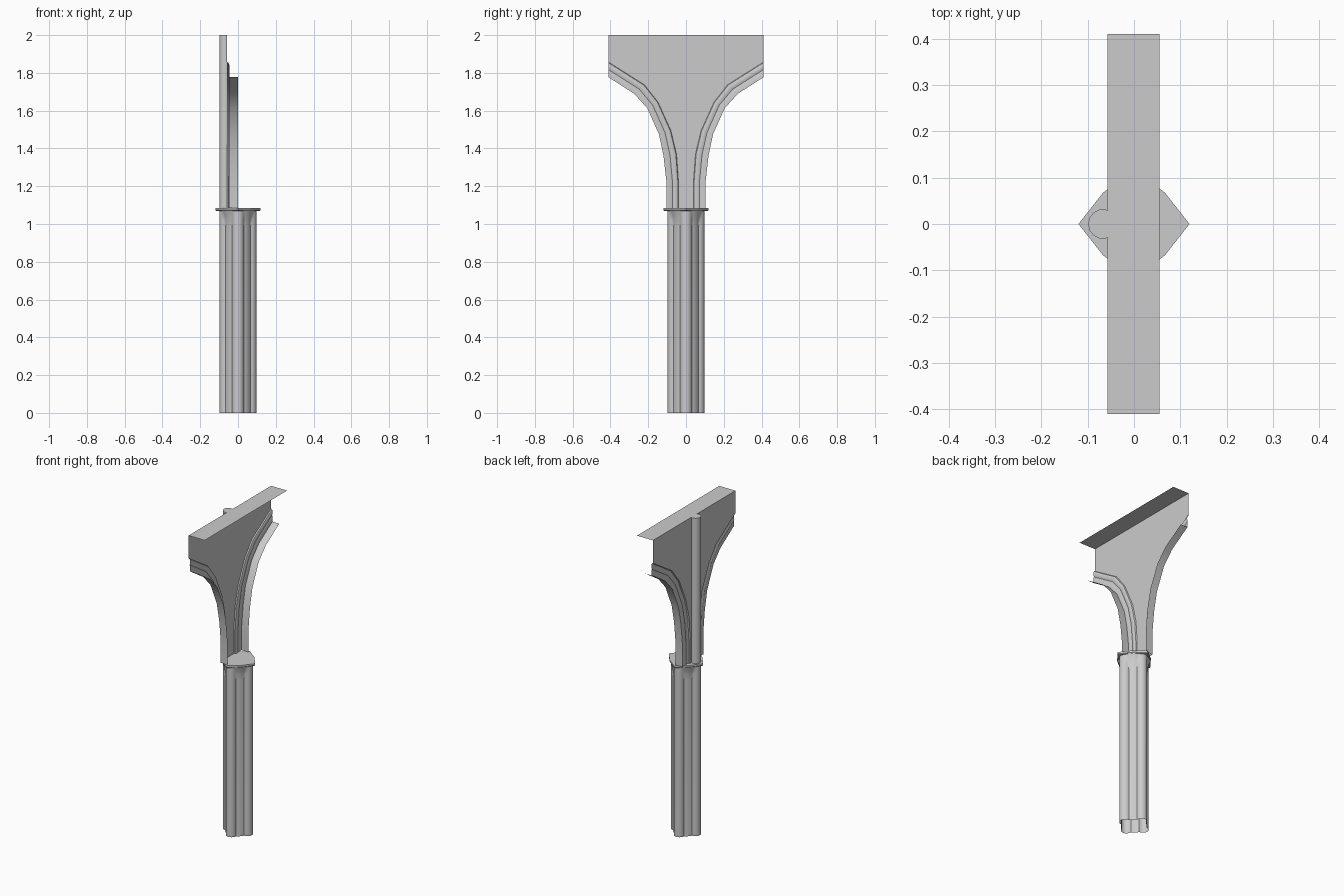
import bpy
import math

if "Cube" in bpy.data.objects:
    bpy.data.objects.remove(bpy.data.objects["Cube"])

SLAB_LOW, SLAB_TOP, TOP = 1.07, 1.085, 2.0
WALL_X, SPAN = -0.057, 0.41

# Arch curves (y, z) for the +y side: wall edge and soffit edge
WALL_EDGE = [(.04, 1.085), (.04, 1.227), (.05, 1.37), (.08, 1.495),
             (.148, 1.645), (.22, 1.737), (SPAN, 1.857)]
SOFFIT_EDGE = [(.104, 1.085), (.104, 1.227), (.119, 1.36), (.143, 1.475),
               (.205, 1.613), (.275, 1.69), (SPAN, 1.777)]


def make(name, verts, faces, smooth=None):
    mesh = bpy.data.meshes.new(name)
    mesh.from_pydata(verts, [], faces)
    mesh.update()
    ob = bpy.data.objects.new(name, mesh)
    bpy.context.collection.objects.link(ob)
    bpy.ops.object.select_all(action='DESELECT')
    bpy.context.view_layer.objects.active = ob
    ob.select_set(True)
    if smooth:
        bpy.ops.object.shade_smooth_by_angle(angle=math.radians(smooth))
    return ob


def mirror_y(ob):
    mod = ob.modifiers.new("mirror", 'MIRROR')
    mod.use_axis = (False, True, False)
    mod.merge_threshold = 0.0005


def loft(name, rings, closed, cap_ends=False, smooth=35):
    n = len(rings[0])
    verts = [v for r in rings for v in r]
    faces = []
    for i in range(len(rings) - 1):
        for j in range(n if closed else n - 1):
            k = (j + 1) % n
            faces.append((i*n + j, i*n + k, (i+1)*n + k, (i+1)*n + j))
    if cap_ends:
        faces.append(tuple(reversed(range(n))))
        faces.append(tuple(range((len(rings)-1)*n, len(rings)*n)))
    return make(name, verts, faces, smooth)


def cluster_ring(z, core, shaft_at=.066, shaft_r=.032, steps=96):
    """Round core joined with four round shafts on the axes."""
    ring = []
    for i in range(steps):
        a = 2 * math.pi * i / steps
        off = (a + math.pi/4) % (math.pi/2) - math.pi/4
        d = shaft_r**2 - (shaft_at * math.sin(off))**2
        r = core
        if d > 0:
            r = max(r, shaft_at * math.cos(off) + math.sqrt(d))
        ring.append((r * math.cos(a), r * math.sin(a), z))
    return ring


# Clustered column, its core flaring into the capital
loft("column", [cluster_ring(z, c) for z, c in
                [(0, .073), (.98, .073), (1.02, .076), (1.05, .083), (SLAB_LOW, .09)]],
     True)

# Eight-sided pointed slab on the column
slab = []
for i in range(8):
    a, r = i * math.pi / 4, (.12 if i % 2 == 0 else .095)
    slab.append((r * math.cos(a), r * math.sin(a)))
loft("capital_slab", [[(x*s, y*s, z) for x, y in slab] for z, s in
                      [(SLAB_LOW, .96), (1.074, 1), (SLAB_TOP, 1)]], True, True, None)

# Wall between the arches
n = len(WALL_EDGE)
rows = WALL_EDGE + [(SPAN, TOP)]
verts = [v for y, z in rows for v in ((WALL_X, 0, z), (WALL_X, y, z))]
mirror_y(make("wall", verts, [(2*i, 2*i+2, 2*i+3, 2*i+1) for i in range(n)]))

# Flat strip along the top of the wall
make("top_strip", [(WALL_X, -SPAN, TOP), (.055, -SPAN, TOP),
                   (.055, SPAN, TOP), (WALL_X, SPAN, TOP)], [(0, 1, 2, 3)])

# Arch moulding and soffit: (blend from wall edge to soffit edge, x)
MOULD = [(0, WALL_X), (.05, -.05), (.18, -.046), (.35, -.046), (.5, -.05),
         (.55, -.048), (1, -.048), (1, 0)]
rings = [[(x, a[0] + (b[0]-a[0])*t, a[1] + (b[1]-a[1])*t) for t, x in MOULD]
         for a, b in zip(WALL_EDGE, SOFFIT_EDGE)]
mirror_y(loft("arch_moulding", rings, False))

# Slim wall shaft rising from the slab to the top
outline = [(WALL_X, -.029)]
for i in range(-4, 5):
    a = math.radians(i * 25)
    outline.append((-.067 - .032 * math.cos(a), .032 * math.sin(a)))
outline.append((WALL_X, .029))
loft("wall_shaft", [[(x, y, z) for x, y in reversed(outline)] for z in (SLAB_TOP, TOP)],
     True, True)
